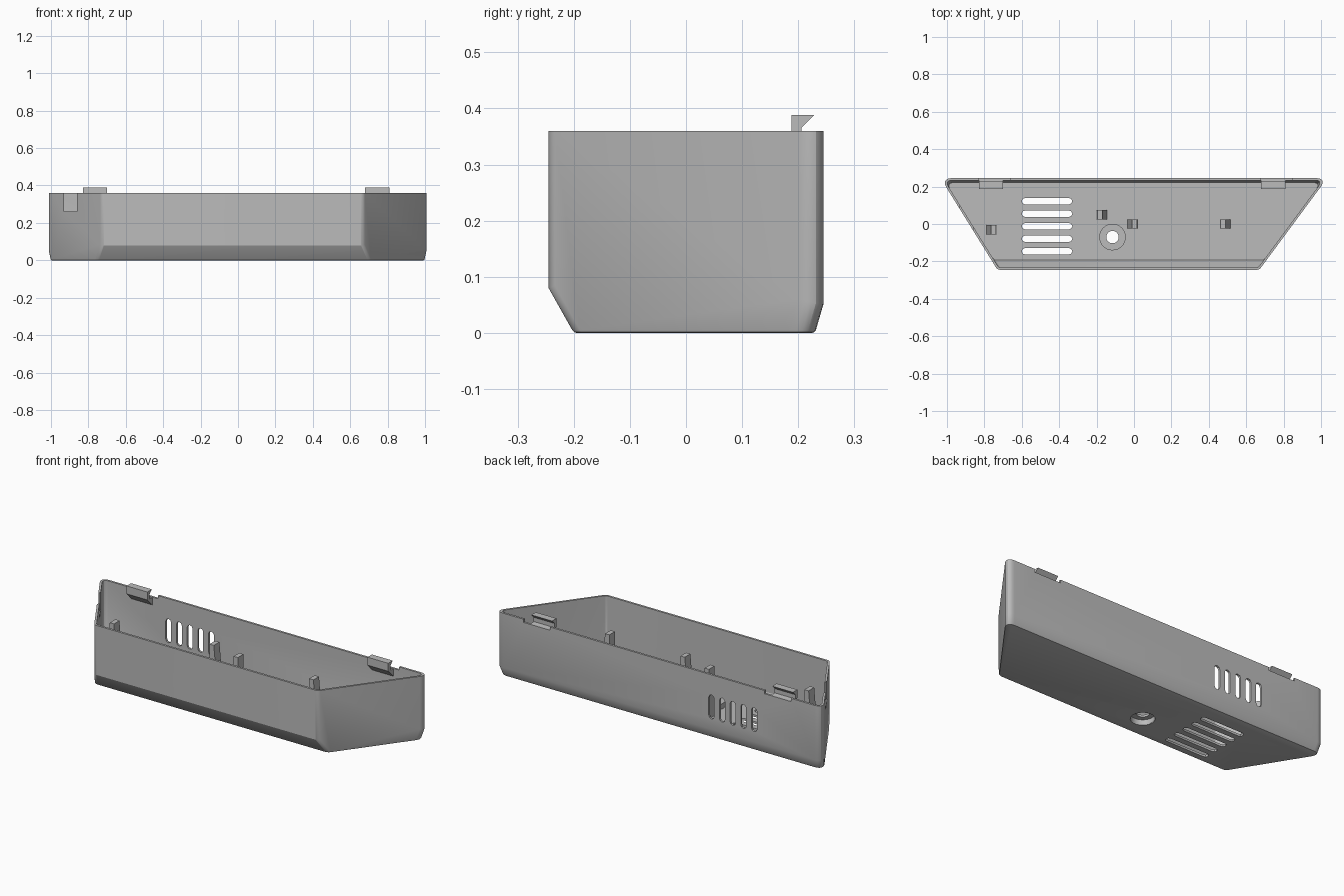
import bpy, bmesh, math
from mathutils import Vector

cube = bpy.data.objects.get("Cube")
if cube:
    bpy.data.objects.remove(cube, do_unlink=True)

grey = bpy.data.materials.new("plain grey")
grey.use_nodes = True
grey.diffuse_color = (0.5, 0.5, 0.5, 1)
grey.node_tree.nodes["Principled BSDF"].inputs["Base Color"].default_value = (0.5, 0.5, 0.5, 1)

WALL, TOP = 0.012, 0.36
BACK, FRONT = 0.245, -0.245


def finish(name, bm):
    bmesh.ops.recalc_face_normals(bm, faces=bm.faces)
    mesh = bpy.data.meshes.new(name)
    bm.to_mesh(mesh)
    bm.free()
    mesh.materials.append(grey)
    ob = bpy.data.objects.new(name, mesh)
    bpy.context.collection.objects.link(ob)
    return ob


def prism(bm, points, direction):
    """Extrude a closed outline along a vector."""
    face = bm.faces.new([bm.verts.new(p) for p in points])
    new = bmesh.ops.extrude_face_region(bm, geom=[face])["geom"]
    verts = [g for g in new if isinstance(g, bmesh.types.BMVert)]
    bmesh.ops.translate(bm, verts=verts, vec=direction)


def box(bm, x0, x1, y0, y1, z0, z1):
    prism(bm, [(x0, y0, z0), (x1, y0, z0), (x1, y1, z0), (x0, y1, z0)], (0, 0, z1 - z0))


def slot_outline(cu, cv, half_length, r):
    """Long slot along u with rounded ends."""
    pts = []
    for side, start in ((1, -90), (-1, 90)):
        for i in range(5):
            a = math.radians(start + 45 * i)
            pts.append((cu + side * (half_length - r) + r * math.cos(a), cv + r * math.sin(a)))
    return pts


def tray_solid(inset, top, back_round, front_round):
    """Block trimmed by the outer planes of the tray, each moved in by inset."""
    planes = [((0, FRONT, 0), (0, -1, 0)), ((0, BACK, 0), (0, 1, 0)),
              ((0, 0, 0), (0, 0, -1)),
              ((0, FRONT, 0.08), (0, -0.08, -0.045)),
              ((0, BACK, 0.05), (0, 0.05, -0.015)),
              ((0.67, FRONT, 0), (1, -0.74, 0)),
              ((-0.73, FRONT, 0), (-1, -0.62, 0))]
    bm = bmesh.new()
    box(bm, -2, 2, -1, 1, -1, top)
    for point, normal in planes:
        n = Vector(normal).normalized()
        cut = bmesh.ops.bisect_plane(bm, geom=bm.verts[:] + bm.edges[:] + bm.faces[:],
                                     plane_co=Vector(point) - n * inset, plane_no=n,
                                     clear_outer=True)["geom_cut"]
        bmesh.ops.edgenet_fill(bm, edges=[g for g in cut if isinstance(g, bmesh.types.BMEdge)])
    bmesh.ops.recalc_face_normals(bm, faces=bm.faces)
    # Round the corners where the slanted ends meet the front and back
    for sign, amount in ((1, back_round), (-1, front_round)):
        edges = []
        for e in bm.edges:
            normals = [f.normal for f in e.link_faces]
            ends = sum(abs(n.x) > 0.3 for n in normals)
            level = any(abs(n.z) > 0.95 for n in normals)
            if ends == 1 and not level and e.verts[0].co.y * sign > 0.1:
                edges.append(e)
        bmesh.ops.bevel(bm, geom=edges, offset=amount, segments=6, profile=0.5,
                        affect='EDGES')
    # Soften the underside rim
    if inset == 0:
        bm.normal_update()
        rim = [e for e in bm.edges if sum(f.normal.z < -0.95 for f in e.link_faces) == 1]
        bmesh.ops.bevel(bm, geom=rim, offset=0.005, segments=2, profile=0.5, affect='EDGES')
    return bm


def subtract(target, cutter):
    cutter.hide_render = True
    mod = target.modifiers.new("cut", 'BOOLEAN')
    mod.operation, mod.solver, mod.object = 'DIFFERENCE', 'EXACT', cutter
    bpy.context.view_layer.objects.active = target
    bpy.ops.object.modifier_apply(modifier=mod.name)
    bpy.data.objects.remove(cutter, do_unlink=True)


# Hollow tray
tray = finish("tray", tray_solid(0, TOP, 0.056, 0.014))
subtract(tray, finish("cavity", tray_solid(WALL, TOP + 0.2, 0.036, 0.008)))

# Openings: vents, screw hole, cable notch and clip reliefs
CLIPS = ((-0.83, -0.70), (0.68, 0.81))
HOLE_X, HOLE_Y = -0.115, -0.07
bm = bmesh.new()
for i in range(5):
    step = (i - 2) * 0.067
    floor = slot_outline(-0.465, -0.012 + step, 0.135, 0.017)
    prism(bm, [(u, v, -0.05) for u, v in floor], (0, 0, 0.1))
    wall = slot_outline(0.178, -0.465 + step, 0.068, 0.017)
    prism(bm, [(v, 0.2, u) for u, v in wall], (0, 0.1, 0))
circle = [math.tau * i / 32 for i in range(32)]
prism(bm, [(HOLE_X + 0.062 * math.cos(a), HOLE_Y + 0.062 * math.sin(a), -0.05) for a in circle],
      (0, 0, 0.1))
box(bm, -0.93, -0.86, -0.15, 0.15, 0.26, 0.5)
for x0, x1 in CLIPS:
    box(bm, x0, x1 + 0.036, 0.215, 0.3, 0.342, 0.5)
subtract(tray, finish("openings", bm))

# Recessed screw boss on the floor
bm = bmesh.new()
profile = [(0.061, 0.002), (0.061, 0.03), (0.033, 0.03), (0.033, 0.042), (0.071, 0.042), (0.071, 0.008)]
ring = [bm.verts.new((r, 0, z)) for r, z in profile]
edges = [bm.edges.new((ring[i], ring[(i + 1) % len(ring)])) for i in range(len(ring))]
bmesh.ops.spin(bm, geom=ring + edges, cent=(0, 0, 0), axis=(0, 0, 1), angle=math.tau, steps=32)
bmesh.ops.remove_doubles(bm, verts=bm.verts, dist=0.0005)
bmesh.ops.translate(bm, verts=bm.verts, vec=(HOLE_X, HOLE_Y, 0))
boss = finish("screw_boss", bm)

# Hooked clips along the back rim
hook = [(0.188, 0.388), (0.228, 0.388), (0.206, 0.366), (0.206, 0.342),
        (0.236, 0.338), (0.236, 0.295), (0.188, 0.343)]
for side, (x0, x1) in zip(("right", "left"), CLIPS):
    bm = bmesh.new()
    prism(bm, [(x0, y, z) for y, z in hook], (x1 - x0, 0, 0))
    finish(side + "_lid_clip", bm)

# Tapered board posts, sloping on their outer side
for i, (x, y, out) in enumerate(((-0.762, -0.03, -1), (-0.172, 0.05, 1),
                                 (-0.007, 0.0, -1), (0.487, 0.0, 1))):
    bm = bmesh.new()
    post = [(-0.028, 0.008), (0.028, 0.008), (0.003, 0.29), (-0.024, 0.29)]
    prism(bm, [(x + out * u, y - 0.025, z) for u, z in post], (0, 0.05, 0))
    finish("board_post_%d" % (i + 1), bm)

# Smooth rounded corners while keeping crisp edges
for ob in (tray, boss):
    bpy.ops.object.select_all(action='DESELECT')
    ob.select_set(True)
    bpy.context.view_layer.objects.active = ob
    bpy.ops.object.shade_smooth_by_angle(angle=math.radians(25))
